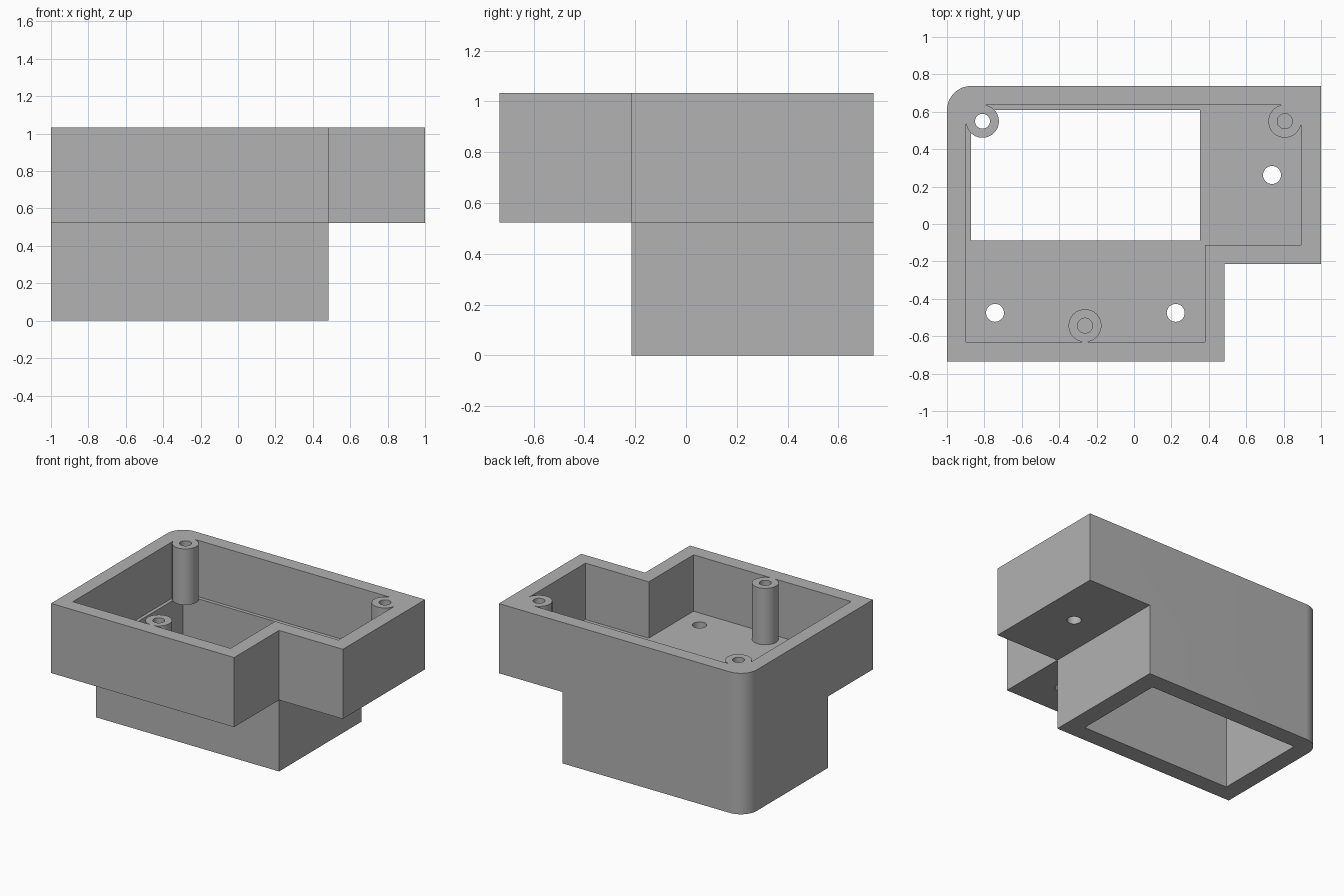
import bpy, bmesh
from math import cos, sin, radians

if "Cube" in bpy.data.objects:
    bpy.data.objects.remove(bpy.data.objects["Cube"], do_unlink=True)

TOP, STEP, FLOOR = 1.033, 0.523, 0.62      # rim, underside of tray, inside floor
POST_R, BORE_R, SCREW_R = 0.088, 0.04, 0.048
X0, X1, Y0, Y1 = -0.897, 0.893, -0.63, 0.636   # inside walls of the tray
INSET = POST_R * cos(radians(10))          # post centre to wall

grey = bpy.data.materials.new("plain grey")
grey.use_nodes = True
colour = (0.445, 0.445, 0.445, 1)
grey.diffuse_color = colour
grey.node_tree.nodes["Principled BSDF"].inputs["Base Color"].default_value = colour


def arc(cx, cy, r, a0, a1, n=32):
    angles = [radians(a0 + (a1 - a0) * i / n) for i in range(n + 1)]
    return [(cx + r * cos(a), cy + r * sin(a)) for a in angles]


def prism(name, outline, z0, z1):
    bm = bmesh.new()
    base = bm.faces.new([bm.verts.new((x, y, z0)) for x, y in outline])
    moved = bmesh.ops.extrude_face_region(bm, geom=[base])["geom"]
    bmesh.ops.translate(bm, vec=(0, 0, z1 - z0),
                        verts=[v for v in moved if isinstance(v, bmesh.types.BMVert)])
    bmesh.ops.recalc_face_normals(bm, faces=bm.faces)
    mesh = bpy.data.meshes.new(name)
    bm.to_mesh(mesh)
    bm.free()
    mesh.materials.append(grey)
    obj = bpy.data.objects.new(name, mesh)
    bpy.context.collection.objects.link(obj)
    return obj


def rect(x0, x1, y0, y1):
    return [(x0, y0), (x1, y0), (x1, y1), (x0, y1)]


def cut(body, name, outline, z0, z1):
    cutter = prism(name, outline, z0, z1)
    cutter.hide_render = True
    mod = body.modifiers.new(name, "BOOLEAN")
    mod.operation, mod.solver, mod.object = "DIFFERENCE", "EXACT", cutter
    bpy.context.view_layer.objects.active = body
    bpy.ops.object.modifier_apply(modifier=name)
    bpy.data.objects.remove(cutter, do_unlink=True)


# Notched outer block with one rounded back corner
outer = [(-1, -0.735), (0.483, -0.735), (0.483, -0.215), (1, -0.215), (1, 0.738)]
outer += arc(-0.87, 0.608, 0.13, 90, 180, 16)
housing = prism("housing", outer, 0, TOP)

# Step the lower half back to a smaller box
cut(housing, "underside_cutter",
    [(-2, -2), (2, -2), (2, 2), (0.483, 2), (0.483, -0.215), (-2, -0.215)], -1, STEP)

# Window through the lower box
cut(housing, "window_cutter", rect(-0.872, 0.352, -0.088, 0.61), -1, FLOOR + 0.002)

# Tray cavity, leaving screw posts standing against its walls
posts = [(-0.262, Y0 + INSET), (X1 - INSET, Y1 - INSET), (X0 + INSET, Y1 - INSET)]
sweeps = [(260, -80), (-10, -260), (80, -170)]
arcs = [arc(*p, POST_R, *s) for p, s in zip(posts, sweeps)]
cavity = [(X0, Y0)] + arcs[0] + [(0.38, Y0), (0.38, -0.112), (X1, -0.112)]
cavity += arcs[1] + arcs[2]
cut(housing, "cavity_cutter", cavity, FLOOR, TOP + 0.5)

# Bores in the posts and screw holes in the floor
for x, y in posts:
    cut(housing, "bore_cutter", arc(x, y, BORE_R, 0, 348.75, 31), FLOOR - 0.01, TOP + 0.5)
for x, y in [(0.738, 0.262), (-0.743, -0.475), (0.223, -0.475)]:
    cut(housing, "screw_hole_cutter", arc(x, y, SCREW_R, 0, 348.75, 31), STEP - 0.1, FLOOR + 0.1)

# Smooth curved walls, crisp edges
bpy.ops.object.select_all(action="DESELECT")
housing.select_set(True)
bpy.context.view_layer.objects.active = housing
bpy.ops.object.shade_smooth_by_angle(angle=radians(30))
